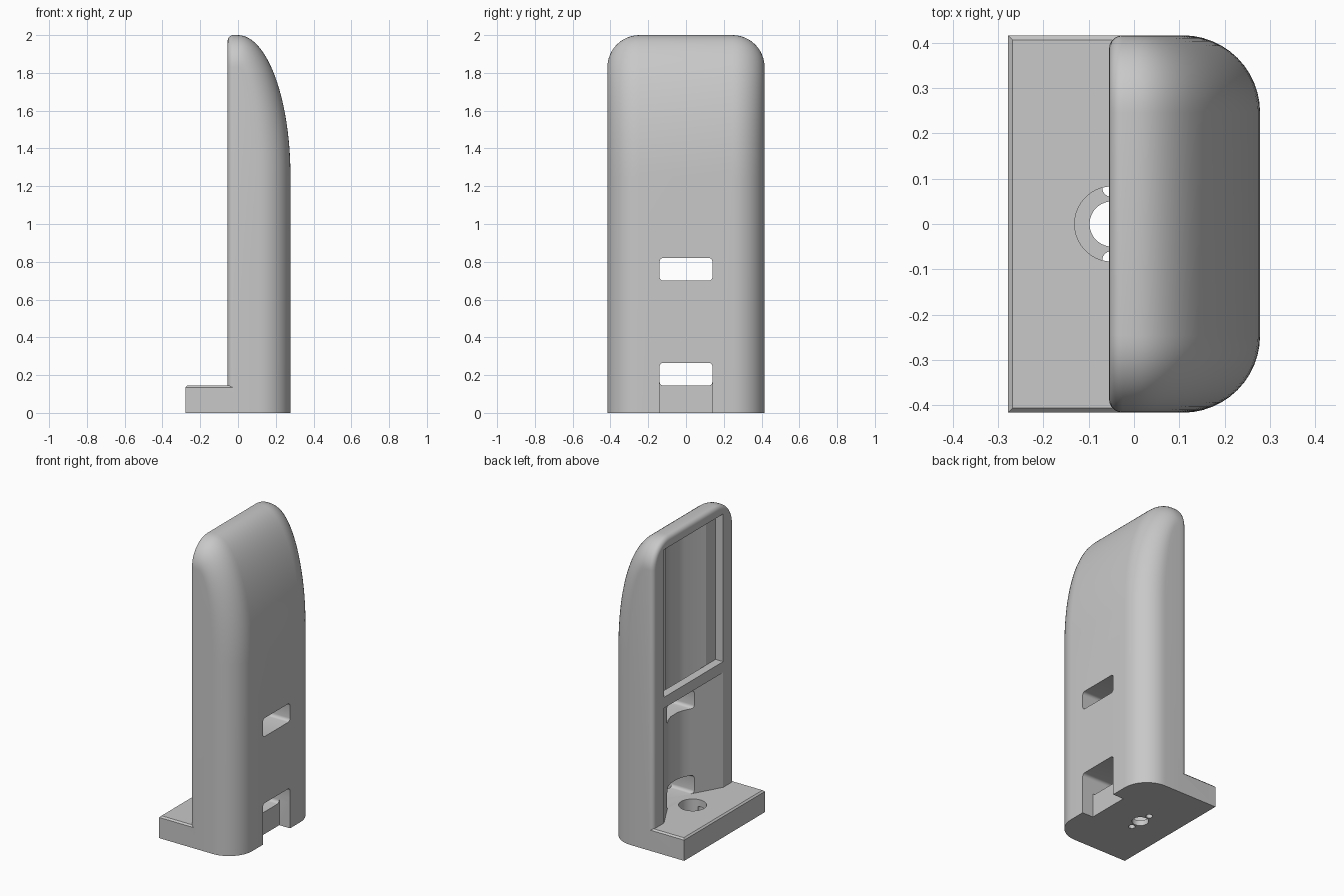
import bpy, bmesh, math

cube = bpy.data.objects.get("Cube")
if cube:
    bpy.data.objects.remove(cube, do_unlink=True)

mat = bpy.data.materials.new("light_grey")
mat.use_nodes = True
colour = (0.58, 0.58, 0.58, 1)
mat.diffuse_color = colour
mat.node_tree.nodes["Principled BSDF"].inputs["Base Color"].default_value = colour

HALF, FRONT, BACK, TOP, R = 0.416, 0.278, -0.055, 2.0, 0.17
FLOOR = 0.145


def make(name, bm):
    bmesh.ops.recalc_face_normals(bm, faces=bm.faces)
    mesh = bpy.data.meshes.new(name)
    bm.to_mesh(mesh)
    bm.free()
    mesh.materials.append(mat)
    ob = bpy.data.objects.new(name, mesh)
    bpy.context.collection.objects.link(ob)
    return ob


def bevel(bm, width, seg, rule):
    edges = [e for e in bm.edges if rule(*[v.co for v in e.verts])]
    bmesh.ops.bevel(bm, geom=edges, offset=width, segments=seg, profile=0.5, affect='EDGES')


def box(name, x, y, z, width=0, seg=4, rule=None):
    bm = bmesh.new()
    bmesh.ops.create_cube(bm, size=1)
    for v in bm.verts:
        v.co = [lo + (c + 0.5) * (hi - lo) for c, (lo, hi) in zip(v.co, (x, y, z))]
    if width:
        bevel(bm, width, seg, rule)
    return make(name, bm)


def prism(name, half_outline, z0, z1):
    # Upright prism from half a plan outline, mirrored across y = 0
    bm = bmesh.new()
    outline = half_outline + [(x, -y) for x, y in reversed(half_outline)]
    face = bm.faces.new([bm.verts.new((x, y, z0)) for x, y in outline])
    geom = bmesh.ops.extrude_face_region(bm, geom=[face])["geom"]
    bmesh.ops.translate(bm, vec=(0, 0, z1 - z0),
                        verts=[g for g in geom if isinstance(g, bmesh.types.BMVert)])
    return make(name, bm)


def cylinder(name, x, y, r, z0, z1):
    bm = bmesh.new()
    bmesh.ops.create_cone(bm, cap_ends=True, segments=40, radius1=r, radius2=r, depth=z1 - z0)
    bmesh.ops.translate(bm, verts=bm.verts, vec=(x, y, (z0 + z1) / 2))
    return make(name, bm)


def boolean(target, tool, op='DIFFERENCE'):
    mod = target.modifiers.new(op, 'BOOLEAN')
    mod.operation, mod.object, mod.solver = op, tool, 'EXACT'
    bpy.context.view_layer.objects.active = target
    bpy.ops.object.modifier_apply(modifier=mod.name)
    bpy.data.objects.remove(tool, do_unlink=True)


def along_x(a, b):
    return abs(a.x - b.x) > 0.01


# Tall body: elliptical brow swept sideways, rolling over into both sides
def body_shape():
    bm = bmesh.new()
    steps, arc = 12, 24
    side = [(HALF - R + R * math.sin(t), R * (1 - math.cos(t)))
            for t in (math.pi / 2 * i / steps for i in range(steps + 1))]
    stations = [(-y, d) for y, d in reversed(side)] + side
    rows = []
    for y, d in stations:
        pts = [(FRONT - d, 0)]
        for i in range(arc + 1):
            t = math.pi / 2 * i / arc
            pts.append(((FRONT - d) * math.cos(t), 1.25 + (TOP - 1.25 - d) * math.sin(t)))
        pts += [(BACK, TOP - d)]
        rows.append([bm.verts.new((x, y, z)) for x, z in pts])
    for a, b in zip(rows, rows[1:]):
        for i in range(len(a) - 1):
            bm.faces.new((a[i], a[i + 1], b[i + 1], b[i]))
    ends = [bm.verts.new((BACK, r[0].co.y, 0)) for r in (rows[0], rows[-1])]
    for r, e in zip((rows[0], rows[-1]), ends):
        bm.faces.new(r + [e])
    bm.faces.new([r[-1] for r in rows] + [ends[1], ends[0]])
    bm.faces.new([r[0] for r in rows] + [ends[1], ends[0]])
    bmesh.ops.recalc_face_normals(bm, faces=bm.faces)
    bevel(bm, 0.03, 5, lambda a, b: max(a.x, b.x) < BACK + 0.001 and max(a.z, b.z) > 0.01)
    return make("stand", bm)


stand = body_shape()

# Slanted trough over the full height, with a rectangular rebate in its upper part
trough = [(-0.2, 0.305), (BACK, 0.305), (0.07, 0.083), (0.085, 0.035)]
boolean(stand, prism("trough", trough[1:], FLOOR, 1.9))
boolean(stand, prism("trough_mouth", [(-0.2, 0.305), (BACK + 0.001, 0.303)], FLOOR, 0.93))
boolean(stand, box("rebate", (-0.2, 0.0), (-0.305, 0.305), (0.93, 1.93)))

# Cross bar over the trough
boolean(stand, box("cross_bar", (BACK, 0.0), (-0.32, 0.32), (0.895, 0.966)), 'UNION')

# Foot plate
boolean(stand, box("foot", (-FRONT, 0.0), (-HALF, HALF), (0, FLOOR), 0.01, 1,
                   lambda a, b: min(a.z, b.z) > 0.1 and min(a.x, b.x) < -0.1), 'UNION')

# Cable slots through the front wall, and the notch under the lower one
boolean(stand, box("upper_slot", (0.037, 0.5), (-0.14, 0.14), (0.7, 0.82), 0.02, 4, along_x))
boolean(stand, box("lower_slot", (0.037, 0.5), (-0.14, 0.14), (FLOOR, 0.265), 0.02, 4, along_x))
boolean(stand, box("notch", (0.2, 0.5), (-0.14, 0.14), (-0.1, 0.2)))

# Screw hole with counterbore and two pin holes
boolean(stand, cylinder("counterbore", -0.048, 0, 0.083, 0.035, 0.2))
boolean(stand, cylinder("screw_hole", -0.048, 0, 0.05, -0.1, 0.2))
for s in (-1, 1):
    boolean(stand, cylinder("pin_hole", -0.05, 0.08 * s, 0.02, -0.1, 0.1))

bpy.ops.object.select_all(action='DESELECT')
stand.select_set(True)
bpy.context.view_layer.objects.active = stand
bpy.ops.object.shade_smooth_by_angle(angle=math.radians(25))
